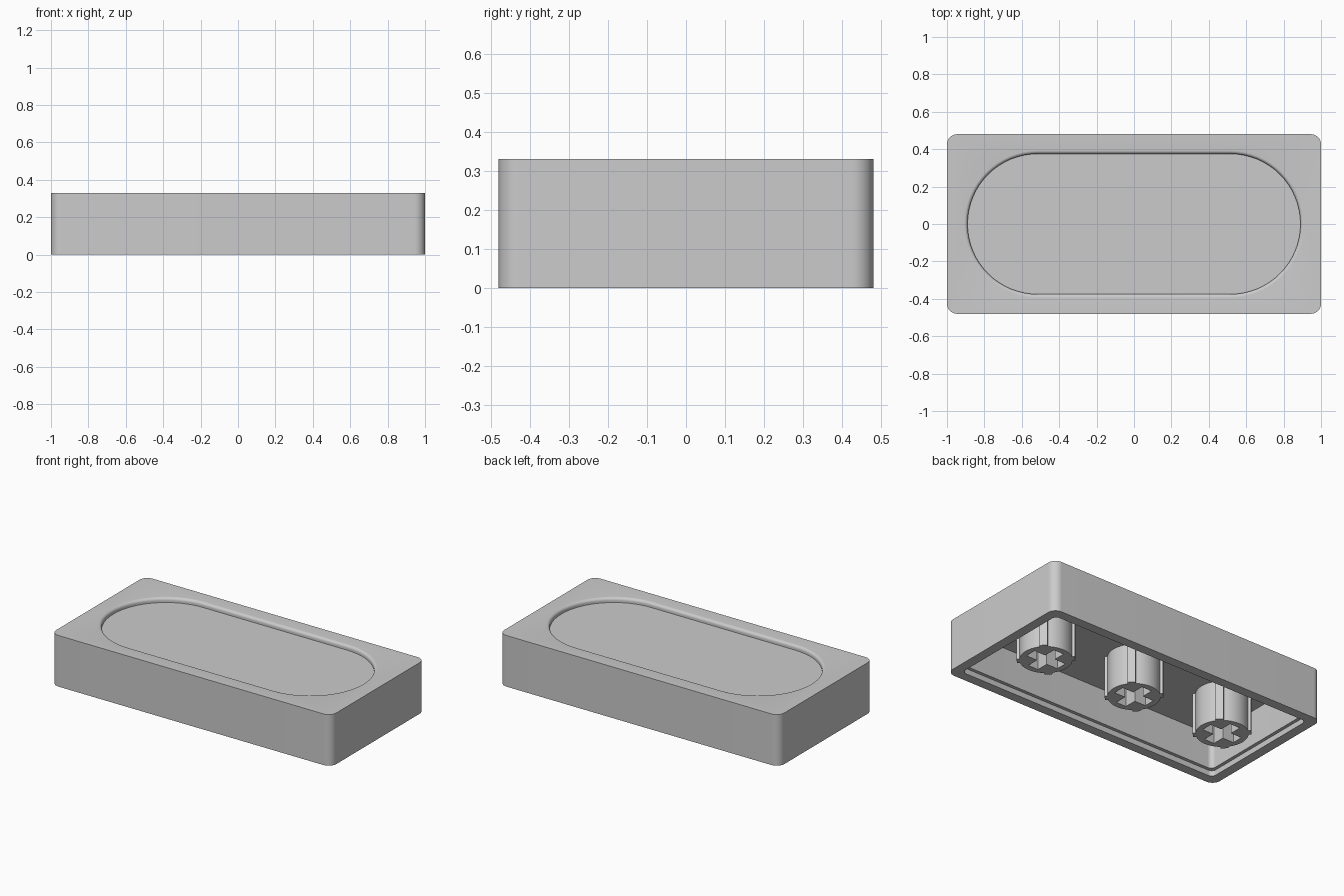
import bpy, bmesh, math
from math import sin, cos, pi, radians

if "Cube" in bpy.data.objects:
    bpy.data.objects.remove(bpy.data.objects["Cube"])

grey = bpy.data.materials.new("light_grey")
grey.use_nodes = True
colour = (0.6, 0.6, 0.6, 1)
grey.diffuse_color = colour
grey.node_tree.nodes["Principled BSDF"].inputs["Base Color"].default_value = colour

LENGTH, WIDTH, HEIGHT = 1.0, 0.48, 0.33   # half length, half width, height
CEILING = 0.26
SEGMENTS = 16


def rounded_outline(hx, hy, r):
    """Rounded rectangle; becomes a pill when r equals hy."""
    points = []
    for i, (sx, sy) in enumerate([(1, 1), (-1, 1), (-1, -1), (1, -1)]):
        for k in range(SEGMENTS + 1):
            a = pi / 2 * (i + k / SEGMENTS)
            points.append((sx * (hx - r) + r * cos(a), sy * (hy - r) + r * sin(a)))
    return points


def finish(obj):
    obj.data.materials.clear()
    obj.data.materials.append(grey)
    bpy.ops.object.select_all(action="DESELECT")
    obj.select_set(True)
    bpy.context.view_layer.objects.active = obj
    bpy.ops.object.shade_smooth_by_angle(angle=radians(30))


def stack(name, rings):
    """Bridge a series of outlines and close both ends."""
    bm = bmesh.new()
    loops = [[bm.verts.new((x, y, z)) for x, y in pts] for pts, z in rings]
    for a, b in zip(loops, loops[1:]):
        n = len(a)
        for i in range(n):
            j = (i + 1) % n
            bm.faces.new((a[i], a[j], b[j], b[i]))
    bm.faces.new(loops[0])
    bm.faces.new(loops[-1])
    bmesh.ops.remove_doubles(bm, verts=bm.verts, dist=1e-5)
    bmesh.ops.recalc_face_normals(bm, faces=bm.faces)
    mesh = bpy.data.meshes.new(name)
    bm.to_mesh(mesh)
    bm.free()
    obj = bpy.data.objects.new(name, mesh)
    bpy.context.collection.objects.link(obj)
    finish(obj)


def inset(t, r):
    return rounded_outline(LENGTH - t, WIDTH - t, r)


def pill(grow):
    return rounded_outline(0.89 + grow, 0.375 + grow, 0.375 + grow)


# Hollow cap: recess floor, soft recess lip, outer walls, stepped rim, ceiling
LIP, DEPTH = 0.018, 0.03
rings = [(pill(0), HEIGHT - DEPTH)]
for k in range(7):
    a = pi / 2 * k / 6
    rings.append((pill(LIP * (1 - cos(a))), HEIGHT - LIP * (1 - sin(a))))
rings += [
    (inset(0, 0.055), HEIGHT),
    (inset(0, 0.055), 0),
    (inset(0.062, 0.03), 0),
    (inset(0.062, 0.03), 0.035),
    (inset(0.083, 0.03), 0.035),
    (inset(0.083, 0.03), CEILING),
]
stack("cap_shell", rings)


# Ribbed round stems with a cross-shaped socket
def stem_outline():
    points = []
    for q in range(4):
        for k in range(9):
            a = radians(90 * q - 36 + 9 * k)
            points.append((0.153 * cos(a), 0.153 * sin(a)))
        for d in (-8, 8):
            a = radians(90 * q + 45 + d)
            points.append((0.17 * cos(a), 0.17 * sin(a)))
    return points


def cross_outline(arm, half):
    points = []
    for q in range(4):
        c, s = cos(q * pi / 2), sin(q * pi / 2)
        for x, y in [(arm, -half), (arm, half), (half, half)]:
            points.append((x * c - y * s, x * s + y * c))
    return points


def stem(name, x):
    curve = bpy.data.curves.new(name, "CURVE")
    curve.dimensions = "2D"
    curve.fill_mode = "BOTH"
    curve.extrude = (CEILING + 0.01) / 2
    for pts in (stem_outline(), cross_outline(0.115, 0.036)):
        spline = curve.splines.new("POLY")
        spline.points.add(len(pts) - 1)
        for p, (px, py) in zip(spline.points, pts):
            p.co = (px, py, 0, 1)
        spline.use_cyclic_u = True
    obj = bpy.data.objects.new(name, curve)
    bpy.context.collection.objects.link(obj)
    obj.location = (x, 0, curve.extrude)
    bpy.ops.object.select_all(action="DESELECT")
    obj.select_set(True)
    bpy.context.view_layer.objects.active = obj
    bpy.ops.object.convert(target="MESH")
    obj = bpy.context.view_layer.objects.active
    bm = bmesh.new()
    bm.from_mesh(obj.data)
    bmesh.ops.remove_doubles(bm, verts=bm.verts, dist=1e-5)
    bmesh.ops.recalc_face_normals(bm, faces=bm.faces)
    bm.to_mesh(obj.data)
    bm.free()
    finish(obj)


for name, x in (("right_stem", -0.66), ("middle_stem", 0), ("left_stem", 0.66)):
    stem(name, x)
